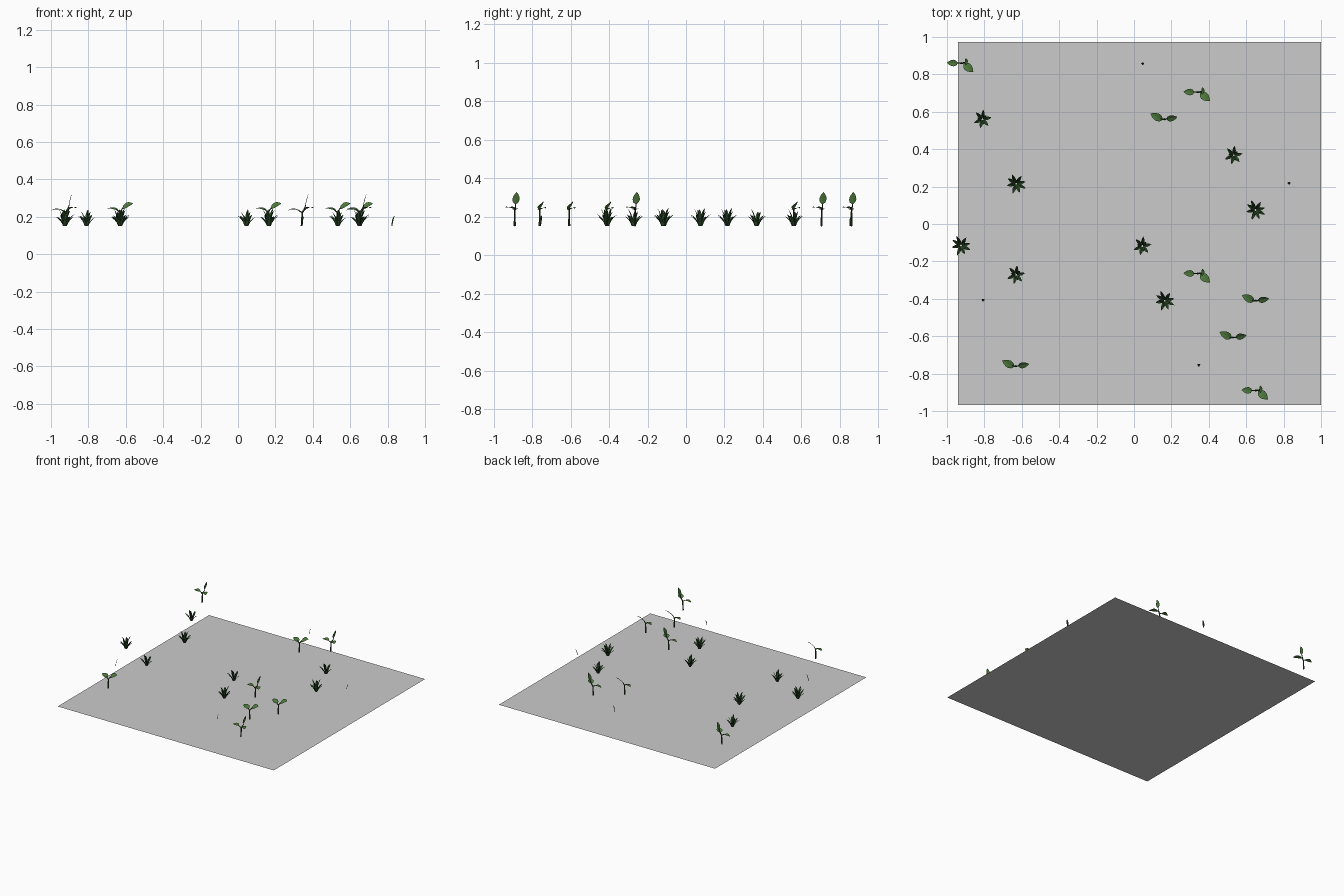
import bpy, bmesh, math, random
from mathutils import Vector

if "Cube" in bpy.data.objects:
    bpy.data.objects.remove(bpy.data.objects["Cube"])

random.seed(4)


def material(name, col):
    m = bpy.data.materials.new(name)
    m.diffuse_color = (*col, 1)
    m.use_nodes = True
    m.node_tree.nodes["Principled BSDF"].inputs["Base Color"].default_value = m.diffuse_color
    return m


LEAF = material("leaf_green", (0.075, 0.19, 0.045))
STEM = material("stem_green", (0.025, 0.06, 0.02))
GRASS = material("grass_green", (0.03, 0.085, 0.025))
BASE = 0.15          # height at which all plants start


def ribbon(bm, path, widths, side, fold, mat=0):
    """Pointed blade folded along its midrib."""
    side = Vector(side).normalized()
    rows = []
    for i, (p, w) in enumerate(zip(path, widths)):
        p = Vector(p)
        if w == 0:
            rows.append([bm.verts.new(p)] * 3)
            continue
        t = Vector(path[min(i + 1, len(path) - 1)]) - Vector(path[max(i - 1, 0)])
        up = side.cross(t).normalized() * fold * w
        if up.z < 0:
            up = -up
        rows.append([bm.verts.new(p - side * w + up), bm.verts.new(p), bm.verts.new(p + side * w + up)])
    for a, b in zip(rows, rows[1:]):
        for k in (0, 1):
            vs = list(dict.fromkeys((a[k], a[k + 1], b[k + 1], b[k])))
            bm.faces.new(vs).material_index = mat


def tube(bm, path, radii, mat=1, n=5):
    """Thin stalk made from rings."""
    rings = []
    for i, (p, r) in enumerate(zip(path, radii)):
        t = Vector(path[min(i + 1, len(path) - 1)]) - Vector(path[max(i - 1, 0)])
        q = Vector((0, 0, 1)).rotation_difference(t)
        rings.append([bm.verts.new(Vector(p) + q @ Vector((r * math.cos(a), r * math.sin(a), 0)))
                      for a in (k * math.tau / n for k in range(n))])
    for a, b in zip(rings, rings[1:]):
        for k in range(n):
            bm.faces.new((a[k], a[(k + 1) % n], b[(k + 1) % n], b[k])).material_index = mat


def leaf(bm, start, end, side, width, arch=0.006):
    """Broad pointed leaf between two points."""
    s, e = Vector(start), Vector(end)
    ts = (0, 0.18, 0.4, 0.62, 0.82, 1)
    path = [s.lerp(e, t) + Vector((0, 0, arch * math.sin(math.pi * t))) for t in ts]
    ribbon(bm, path, [width * w for w in (0, 0.75, 1, 0.85, 0.5, 0)], side, 0.15)


def blade(bm, ang, root, reach, height, width):
    """Grass blade curving outwards."""
    d = Vector((math.cos(ang), math.sin(ang), 0))
    path = [d * (root + (reach - root) * t ** 1.3) + Vector((0, 0, height * (1.35 * t - 0.35 * t * t)))
            for t in (0, 0.3, 0.55, 0.8, 1)]
    ribbon(bm, path, [width * w for w in (0.55, 0.95, 1, 0.65, 0)], (-d.y, d.x, 0), 0.35)


def finish(bm, name, mats):
    me = bpy.data.meshes.new(name)
    bm.to_mesh(me)
    bm.free()
    for m in mats:
        me.materials.append(m)
    return me


def tuft(name, outer, inner, reach):
    bm = bmesh.new()
    for k in range(outer):
        blade(bm, k * math.tau / outer + 0.3 + random.uniform(-.15, .15), 0.010,
              reach * random.uniform(0.9, 1.05), random.uniform(0.045, 0.065), 0.009)
    for k in range(inner):
        blade(bm, k * math.tau / inner + 0.8, 0.005, reach * 0.6,
              random.uniform(0.075, 0.098), 0.009)
    return finish(bm, name, [GRASS])


# tall sprout: two side leaves and an upright top leaf
bm = bmesh.new()
tube(bm, [(0, 0, 0), (0.002, 0, 0.045), (0.004, 0, 0.078)], [0.006, 0.005, 0.004])
tube(bm, [(0.003, 0, 0.07), (-0.012, 0, 0.082), (-0.022, 0, 0.088)], [0.004, 0.003, 0.002])
tube(bm, [(0.003, 0, 0.07), (0.014, 0, 0.085), (0.022, 0, 0.092)], [0.004, 0.003, 0.002])
tube(bm, [(0.004, 0, 0.075), (0.018, 0.004, 0.1), (0.023, 0.005, 0.118)], [0.004, 0.003, 0.002])
leaf(bm, (-0.016, 0, 0.085), (-0.075, 0.002, 0.083), (0, 1, 0.1), 0.018)
leaf(bm, (0.014, -0.002, 0.089), (0.066, -0.047, 0.096), (0.65, 0.76, 0), 0.022)
leaf(bm, (0.021, 0.004, 0.112), (0.038, 0.010, 0.178), (0, 1, 0), 0.019, 0)
tall = finish(bm, "tall_sprout", [LEAF, STEM])

# short sprout: two leaves
bm = bmesh.new()
tube(bm, [(0, 0, 0), (0, 0, 0.045), (0.001, 0, 0.08)], [0.006, 0.005, 0.004])
tube(bm, [(0, 0, 0.072), (-0.012, 0, 0.085), (-0.02, 0.002, 0.09)], [0.004, 0.003, 0.002])
tube(bm, [(0, 0, 0.072), (0.01, 0, 0.088), (0.018, 0.001, 0.098)], [0.004, 0.003, 0.002])
leaf(bm, (-0.006, -0.003, 0.083), (-0.073, 0.030, 0.093), (0.4, 0.9, 0.15), 0.021)
leaf(bm, (0.012, 0.002, 0.092), (0.072, 0.012, 0.121), (-0.1, 0.75, 0.6), 0.021)
short = finish(bm, "short_sprout", [LEAF, STEM])

# single curved blade
bm = bmesh.new()
blade(bm, 0.5, -0.004, 0.011, 0.056, 0.007)
single = finish(bm, "single_blade", [GRASS])

large = tuft("large_tuft", 8, 5, 0.056)
small = tuft("small_tuft", 6, 3, 0.050)

# scatter plants over the ground
layout = [
    (tall, [(-0.925, 0.86), (0.34, 0.705), (0.34, -0.265), (0.65, -0.89)]),
    (short, [(0.16, 0.56), (0.65, -0.41), (0.53, -0.607), (-0.633, -0.76)]),
    (large, [(-0.63, 0.215), (-0.925, -0.115), (0.65, 0.075), (0.165, -0.41)]),
    (small, [(-0.81, 0.56), (0.533, 0.367), (0.045, -0.118), (-0.63, -0.272)]),
    (single, [(0.045, 0.856), (0.828, 0.217), (-0.808, -0.408), (0.345, -0.755)]),
]
for mesh, spots in layout:
    for i, (x, y) in enumerate(spots):
        ob = bpy.data.objects.new(f"{mesh.name}_{i + 1}", mesh)
        ob.location = (x, y, BASE)
        bpy.context.collection.objects.link(ob)

# flat ground sheet
bpy.ops.mesh.primitive_plane_add(size=1.942, location=(0.029, 0.002, 0))
bpy.context.object.name = "ground_sheet"
